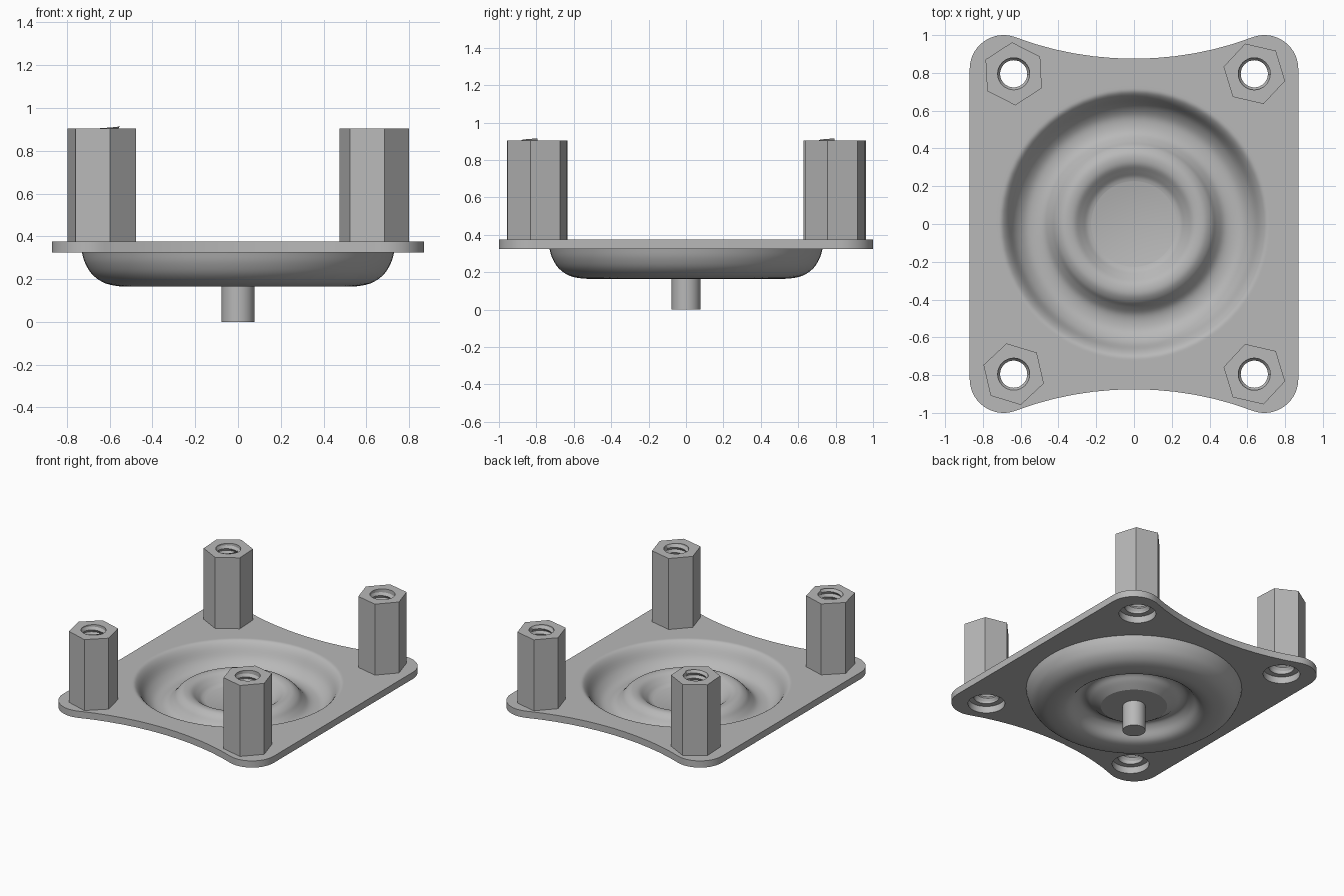
import bpy
import bmesh
from math import sin, cos, pi, radians, atan2, tau

cube = bpy.data.objects.get("Cube")
if cube:
    bpy.data.objects.remove(cube, do_unlink=True)

# Single bare metal colour
metal = bpy.data.materials.new("grey_metal")
grey = (0.48, 0.48, 0.48, 1)
metal.diffuse_color = grey
metal.use_nodes = True
metal.node_tree.nodes["Principled BSDF"].inputs["Base Color"].default_value = grey


def finish(obj):
    """Turn an object into a clean mesh with sharp edges kept."""
    bpy.ops.object.select_all(action="DESELECT")
    obj.select_set(True)
    bpy.context.view_layer.objects.active = obj
    bpy.ops.object.convert(target="MESH")
    obj = bpy.context.view_layer.objects.active
    bm = bmesh.new()
    bm.from_mesh(obj.data)
    bmesh.ops.remove_doubles(bm, verts=bm.verts, dist=0.0001)
    bmesh.ops.recalc_face_normals(bm, faces=bm.faces)
    bm.to_mesh(obj.data)
    bm.free()
    obj.data.materials.clear()
    obj.data.materials.append(metal)
    bpy.ops.object.shade_smooth_by_angle(angle=radians(30))
    return obj


def arc(cx, cy, r, start, end, n):
    """Points along an arc, end point included."""
    return [(cx + r * cos(start + (end - start) * i / n),
             cy + r * sin(start + (end - start) * i / n)) for i in range(n + 1)]


def ring(cx, cy, r, n, start=0.0):
    return arc(cx, cy, r, start, start + tau, n)[:-1]


def slab(name, outlines, low, high):
    """Extrude a flat outline; inner outlines become holes."""
    curve = bpy.data.curves.new(name, "CURVE")
    curve.dimensions = "2D"
    curve.fill_mode = "BOTH"
    curve.extrude = (high - low) / 2
    for points in outlines:
        spline = curve.splines.new("POLY")
        spline.points.add(len(points) - 1)
        for p, (x, y) in zip(spline.points, points):
            p.co = (x, y, 0, 1)
        spline.use_cyclic_u = True
    obj = bpy.data.objects.new(name, curve)
    obj.location.z = (low + high) / 2
    bpy.context.collection.objects.link(obj)
    return finish(obj)


def revolve(name, profile, closed=False, steps=64, pitch=0.0, turns=1):
    """Spin a (radius, height) profile round z, as a lathe or a helix."""
    mesh = bpy.data.meshes.new(name)
    n = len(profile)
    edges = [(i, (i + 1) % n) for i in range(n if closed else n - 1)]
    mesh.from_pydata([(r, 0, z) for r, z in profile], edges, [])
    obj = bpy.data.objects.new(name, mesh)
    bpy.context.collection.objects.link(obj)
    screw = obj.modifiers.new("Spin", "SCREW")
    screw.axis = "Z"
    screw.steps = screw.render_steps = steps
    screw.screw_offset = pitch
    screw.iterations = turns
    return finish(obj)


def smooth_path(points, n=4):
    """Catmull-Rom curve through the points."""
    pts = [points[0]] + points + [points[-1]]
    path = []
    for a, b, c, d in zip(pts, pts[1:], pts[2:], pts[3:]):
        for i in range(n):
            t = i / n
            path.append(tuple(
                0.5 * (2 * q + (s - p) * t + (2 * p - 5 * q + 4 * s - u) * t * t
                       + (3 * q - p - 3 * s + u) * t ** 3)
                for p, q, s, u in zip(a, b, c, d)))
    return path + [points[-1]]


PLATE_LOW, PLATE_TOP, POST_TOP = 0.325, 0.375, 0.905
POST_X, POST_Y = 0.637, 0.795

# Base plate: rounded corners joined by concave front and back edges
cx, cy, corner_r, sweep_r, sweep_y = 0.69, 0.82, 0.18, 1.8, 2.675
lean = atan2(sweep_y - cy, -cx)
corner = arc(cx, cy, corner_r, 0, lean, 14)
sweep = arc(0, sweep_y, sweep_r, lean - pi, -pi / 2, 6)[1:]
quarter = corner + sweep
back = quarter + [(-x, y) for x, y in reversed(quarter[:-1])]
outline = back + [(-x, -y) for x, y in back]
holes = [ring(sx * POST_X, sy * POST_Y, 0.125, 32) for sx in (-1, 1) for sy in (-1, 1)]
slab("base_plate", [outline, ring(0, 0, 0.73, 64)] + holes, PLATE_LOW, PLATE_TOP)

# Pressed dish with a raised ring around a sunken centre
dish_top = smooth_path([
    (0.73, 0.375), (0.70, 0.371), (0.67, 0.34), (0.63, 0.27), (0.58, 0.226),
    (0.53, 0.215), (0.48, 0.226), (0.44, 0.262), (0.41, 0.298), (0.37, 0.32),
    (0.32, 0.315), (0.28, 0.285), (0.25, 0.26), (0.225, 0.25)])
dish_under = smooth_path([
    (0.225, 0.19), (0.28, 0.225), (0.32, 0.255), (0.36, 0.26), (0.40, 0.235),
    (0.44, 0.19), (0.48, 0.17), (0.54, 0.165), (0.62, 0.18), (0.68, 0.22),
    (0.715, 0.275), (0.73, 0.325)])
revolve("dish", dish_top + [(0, 0.25), (0, 0.19)] + dish_under)

# Centre stem
revolve("stem", [(0, 0), (0.077, 0), (0.077, 0.2), (0, 0.2)], steps=32)

# Hexagonal standoffs with threaded bores, each turned a little differently
bore, crest, pitch, turns = 0.085, 0.072, 0.0386, 13
for name, sx, sy, turn in (("front_left", 1, -1, -13), ("front_right", -1, -1, -17),
                           ("back_left", 1, 1, -13), ("back_right", -1, 1, 33)):
    x, y = sx * POST_X, sy * POST_Y
    slab(name + "_standoff",
         [ring(x, y, 0.167, 6, radians(turn)), ring(x, y, bore, 32)],
         PLATE_TOP, POST_TOP)
    thread = revolve(name + "_thread",
                     [(bore, 0), (crest, pitch / 2), (bore, pitch)],
                     steps=32, pitch=pitch, turns=turns)
    # Threads on the right side stand slightly proud of the post
    thread.location = (x, y, PLATE_TOP if sx < 0 else PLATE_TOP - 0.01)
